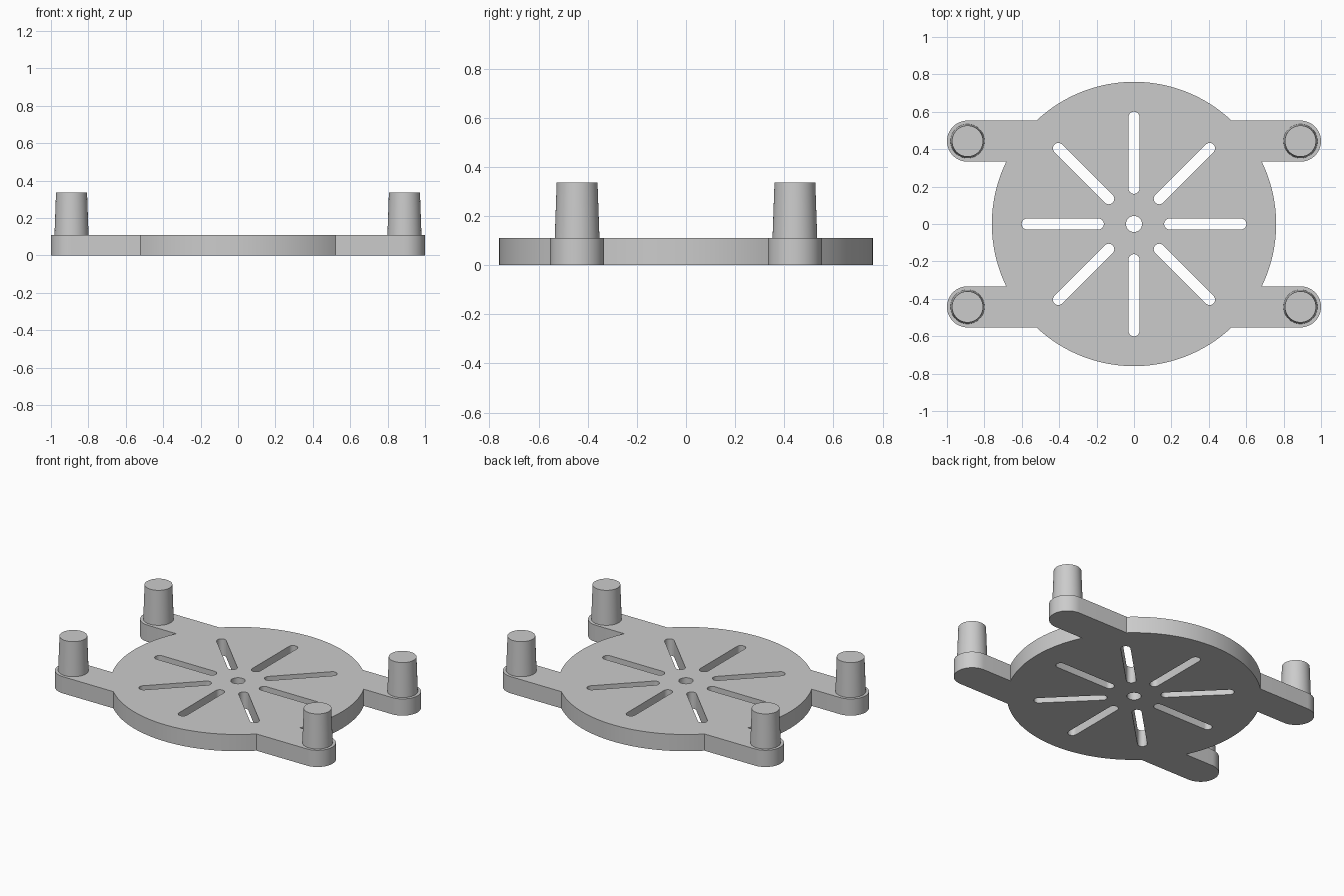
import bpy, bmesh
from math import sin, cos, pi, asin, radians

if "Cube" in bpy.data.objects:
    bpy.data.objects.remove(bpy.data.objects["Cube"], do_unlink=True)

DISC_R, THICK = 0.76, 0.11
ARM_X, ARM_Y, ARM_R = 0.89, 0.443, 0.11
SLOT_IN, SLOT_OUT, SLOT_R = 0.19, 0.572, 0.029
PEG_TOP = 0.337

grey = bpy.data.materials.new("light_grey")
grey.use_nodes = True
grey.diffuse_color = (0.6, 0.6, 0.6, 1)
grey.node_tree.nodes["Principled BSDF"].inputs["Base Color"].default_value = (0.6, 0.6, 0.6, 1)


def arc(cx, cy, r, start, end, n):
    """Points along an arc, both ends included."""
    steps = [start + (end - start) * i / n for i in range(n + 1)]
    return [(cx + r * cos(a), cy + r * sin(a)) for a in steps]


def finish(obj):
    obj.data.materials.clear()
    obj.data.materials.append(grey)
    bpy.ops.object.select_all(action='DESELECT')
    obj.select_set(True)
    bpy.context.view_layer.objects.active = obj
    bpy.ops.object.shade_smooth_by_angle(angle=radians(30))


# Outline of the disc and its four arms: one quadrant, mirrored round
low = asin((ARM_Y - ARM_R) / DISC_R)
high = asin((ARM_Y + ARM_R) / DISC_R)
quarter = (arc(0, 0, DISC_R, 0, low, 12)
           + arc(ARM_X, ARM_Y, ARM_R, -pi / 2, pi / 2, 24)
           + arc(0, 0, DISC_R, high, pi / 2, 20))
upper = quarter + [(-x, y) for x, y in reversed(quarter[:-1])]
outline = upper + [(x, -y) for x, y in reversed(upper[1:-1])]

# Centre hole and eight radial slots
loops = [outline, arc(0, 0, 0.043, 0, 2 * pi, 32)[:-1]]
slot = (arc(SLOT_OUT, 0, SLOT_R, -pi / 2, pi / 2, 12)
        + arc(SLOT_IN, 0, SLOT_R, pi / 2, 3 * pi / 2, 12))
for k in range(8):
    c, s = cos(k * pi / 4), sin(k * pi / 4)
    loops.append([(x * c - y * s, x * s + y * c) for x, y in slot])

# Base plate as a filled, extruded flat curve
curve = bpy.data.curves.new("base_profile", 'CURVE')
curve.dimensions = '2D'
curve.fill_mode = 'BOTH'
curve.extrude = THICK / 2
for loop in loops:
    spline = curve.splines.new('POLY')
    spline.points.add(len(loop) - 1)
    for p, (x, y) in zip(spline.points, loop):
        p.co = (x, y, 0, 1)
    spline.use_cyclic_u = True
helper = bpy.data.objects.new("base_profile", curve)
bpy.context.collection.objects.link(helper)
mesh = bpy.data.meshes.new_from_object(
    helper.evaluated_get(bpy.context.evaluated_depsgraph_get()))
bpy.data.objects.remove(helper, do_unlink=True)

bm = bmesh.new()
bm.from_mesh(mesh)
bmesh.ops.remove_doubles(bm, verts=bm.verts, dist=0.0001)
bmesh.ops.translate(bm, verts=bm.verts, vec=(0, 0, THICK / 2))
bmesh.ops.recalc_face_normals(bm, faces=bm.faces)
bm.to_mesh(mesh)
bm.free()
base = bpy.data.objects.new("base_plate", mesh)
bpy.context.collection.objects.link(base)
finish(base)

# Tapered pegs on the arm ends
for sx, side in ((1, "left"), (-1, "right")):
    for sy, end in ((-1, "front"), (1, "back")):
        bpy.ops.mesh.primitive_cone_add(
            vertices=48, radius1=0.091, radius2=0.083, depth=PEG_TOP - THICK,
            location=(sx * ARM_X, sy * ARM_Y, (PEG_TOP + THICK) / 2))
        peg = bpy.context.object
        peg.name = f"{end}_{side}_peg"
        finish(peg)
